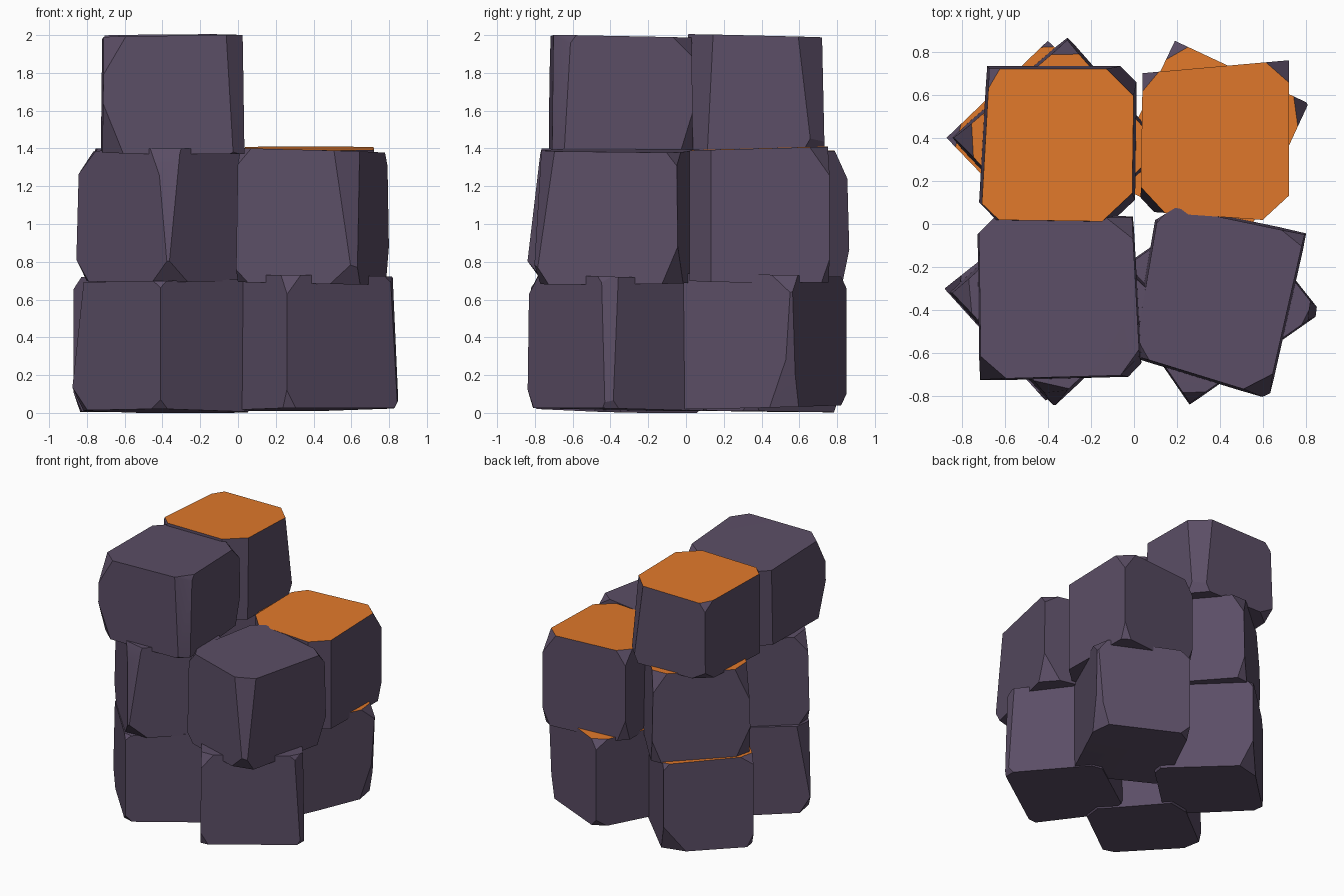
import bpy, bmesh, random
from math import radians
from mathutils import Vector

cube = bpy.data.objects.get("Cube")
if cube:
    bpy.data.objects.remove(cube, do_unlink=True)


def make_material(name, colour):
    mat = bpy.data.materials.new(name)
    mat.use_nodes = True
    mat.diffuse_color = colour
    mat.node_tree.nodes["Principled BSDF"].inputs["Base Color"].default_value = colour
    return mat


stone = make_material("purple grey stone", (0.105, 0.076, 0.132, 1))
orange = make_material("orange top", (0.75, 0.19, 0.024, 1))


def clip(bm, point, normal):
    """Slice off everything beyond a plane and close the hole."""
    geom = bm.verts[:] + bm.edges[:] + bm.faces[:]
    cut = bmesh.ops.bisect_plane(bm, geom=geom, plane_co=point, plane_no=normal,
                                 clear_outer=True)["geom_cut"]
    edges = [e for e in cut if isinstance(e, bmesh.types.BMEdge)]
    bmesh.ops.holes_fill(bm, edges=edges, sides=0)


def block(name, bottom, top, corners, seed, painted=False, taper=1.0, chamfers=()):
    """Rough stone block on a four-cornered footprint, with chipped corners.
    Each chamfer is (corner number, depth, upward lean)."""
    rng = random.Random(seed)
    bm = bmesh.new()
    corners = [Vector(c) for c in corners]
    mid = sum(corners, Vector((0, 0))) / 4
    low, high = [[bm.verts.new((*(mid + (c - mid) * scale), z)) for c in corners]
                 for z, scale in ((bottom, taper), (top, 1))]
    bm.faces.new(low[::-1])
    bm.faces.new(high)
    for i in range(4):
        j = (i + 1) % 4
        bm.faces.new((low[i], low[j], high[j], high[i]))
    # Chip each corner with a slanted plane
    planes = []
    for ring, up in ((low, -1), (high, 1)):
        for v in ring:
            out = Vector((v.co.x - mid.x, v.co.y - mid.y, 0)).normalized()
            out += Vector((rng.uniform(-.25, .25), rng.uniform(-.25, .25),
                           up * rng.uniform(.2, .8)))
            out.normalize()
            planes.append((v.co - out * rng.uniform(.03, .08), out))
    # Larger flats along chosen upright edges
    for i, depth, lean in chamfers:
        out = (corners[i] - mid).normalized()
        edge = corners[i] - out * depth
        planes.append((Vector((*edge, (bottom + top) / 2)), Vector((*out, lean))))
    # Slightly sloping top and underside
    for z, up in ((top - .01, 1), (bottom + .008, -1)):
        planes.append((Vector((*mid, z)),
                       Vector((rng.uniform(-.03, .03), rng.uniform(-.03, .03), up))))
    for point, normal in planes:
        clip(bm, point, normal)
    bmesh.ops.dissolve_degenerate(bm, dist=.002, edges=bm.edges[:])
    bmesh.ops.recalc_face_normals(bm, faces=bm.faces[:])
    for f in bm.faces:
        f.smooth = True
        f.material_index = int(painted and f.normal.z > .8)
    mesh = bpy.data.meshes.new(name)
    bm.to_mesh(mesh)
    bm.free()
    mesh.set_sharp_from_angle(angle=radians(25))
    mesh.materials.append(stone)
    mesh.materials.append(orange)
    bpy.context.collection.objects.link(bpy.data.objects.new(name, mesh))


# Lower course, turned at an angle
block("lower_front_left_block", 0, .71,
      [(-.41, -.82), (.12, -.42), (-.35, .12), (-.88, -.3)], 1,
      chamfers=[(3, .03, .12)])
block("lower_front_right_block", .01, .73,
      [(.26, -.83), (.86, -.41), (.43, .13), (-.13, -.26)], 2, taper=1.02,
      chamfers=[(1, .03, .05)])
block("lower_back_right_block", .02, .74,
      [(.5, -.11), (.81, .56), (.19, .85), (-.12, .2)], 3, True,
      chamfers=[(1, .02, -.05)])
block("lower_back_left_block", 0, .72,
      [(-.87, .4), (-.38, -.11), (.11, .35), (-.4, .85)], 4, True)

# Middle course
block("middle_front_left_block", .69, 1.4,
      [(-.37, -.83), (.12, -.36), (-.36, .11), (-.84, -.32)], 5, taper=1.04,
      chamfers=[(0, .02, .12)])
block("middle_front_right_block", .68, 1.4,
      [(0, -.61), (.62, -.8), (.79, -.05), (.12, .09)], 6, taper=1.03,
      chamfers=[(1, .04, .12), (3, .05, 0)])
block("middle_back_right_block", .69, 1.41,
      [(.03, .06), (.72, .01), (.72, .76), (.04, .7)], 7, True,
      chamfers=[(0, .06, .05), (1, .09, 0)])
block("middle_back_left_block", .69, 1.4,
      [(-.83, .4), (-.36, -.1), (.13, .35), (-.31, .85)], 8, True, taper=1.04)

# Upper course, one side only
block("upper_front_block", 1.37, 2,
      [(-.71, -.72), (.03, -.7), (-.01, .03), (-.72, .03)], 9, taper=1.02,
      chamfers=[(1, .05, .05), (3, .05, 0)])
block("upper_back_block", 1.37, 2.005,
      [(-.71, .02), (-.01, .01), (0, .72), (-.67, .72)], 10, True, taper=1.04,
      chamfers=[(0, .05, 0), (1, .08, .05), (2, .06, .1)])
